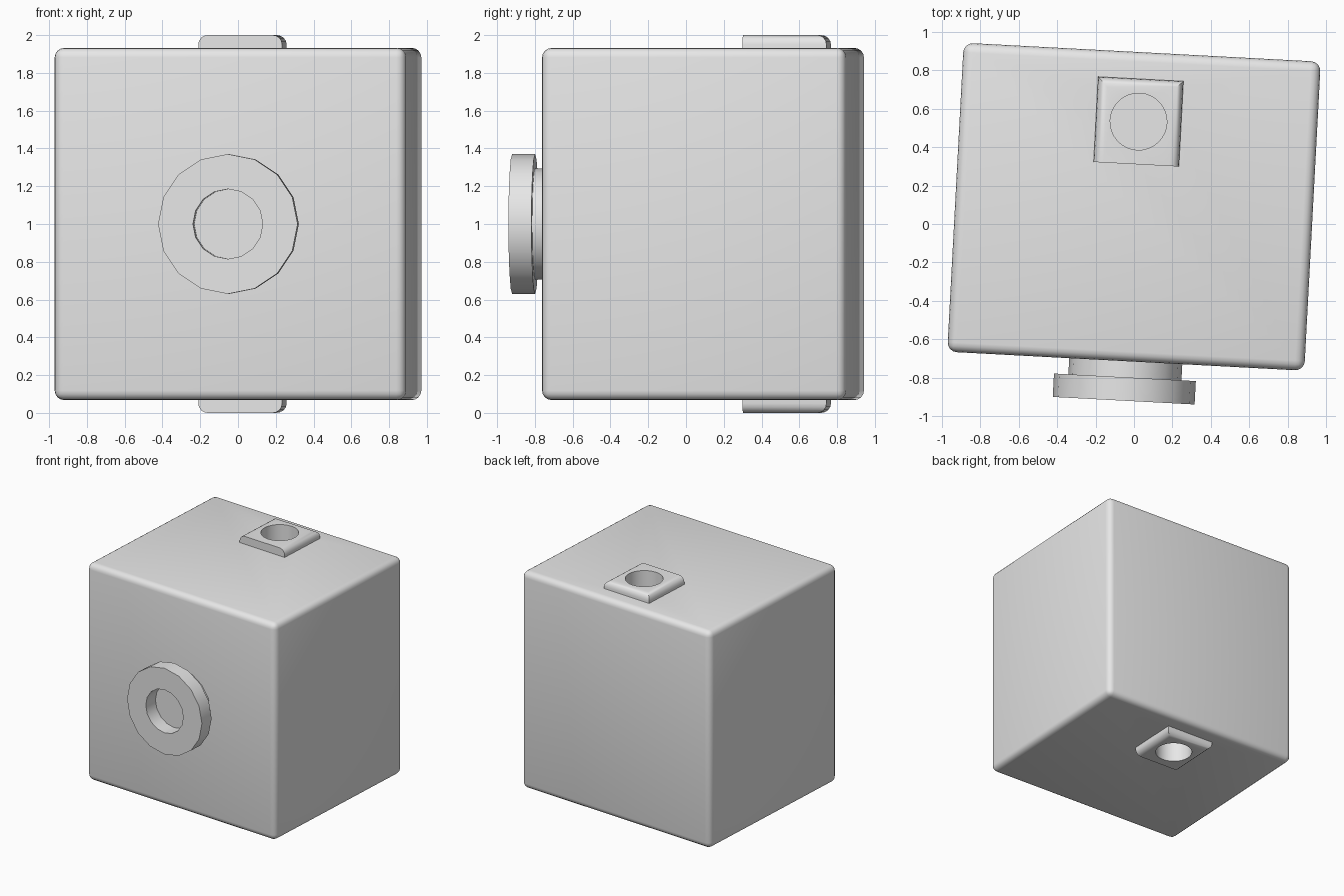
import bpy, bmesh, math
from mathutils import Matrix, Vector

if "Cube" in bpy.data.objects:
    bpy.data.objects.remove(bpy.data.objects["Cube"], do_unlink=True)

# The whole model is turned slightly about its vertical axis
PLACE = Matrix.Translation((0, 0.09, 1)) @ Matrix.Rotation(math.radians(-3.05), 4, 'Z')
PAD_Y = 0.444

grey = bpy.data.materials.new("light grey")
grey.use_nodes = True
colour = (0.8, 0.8, 0.8, 1)
grey.diffuse_color = colour
grey.node_tree.nodes["Principled BSDF"].inputs["Base Color"].default_value = colour


def finish(name, bm):
    bmesh.ops.recalc_face_normals(bm, faces=bm.faces)
    mesh = bpy.data.meshes.new(name)
    bm.to_mesh(mesh)
    bm.free()
    mesh.materials.append(grey)
    obj = bpy.data.objects.new(name, mesh)
    obj.matrix_world = PLACE
    bpy.context.collection.objects.link(obj)
    return obj


def box(size, centre):
    bm = bmesh.new()
    bmesh.ops.create_cube(bm, size=1, matrix=Matrix.Translation(centre) @ Matrix.Diagonal((*size, 1)))
    return bm


def activate(obj):
    bpy.ops.object.select_all(action='DESELECT')
    obj.select_set(True)
    bpy.context.view_layer.objects.active = obj


def cut(obj, cutter):
    mod = obj.modifiers.new("hole", 'BOOLEAN')
    mod.operation = 'DIFFERENCE'
    mod.solver = 'EXACT'
    mod.object = cutter
    activate(obj)
    bpy.ops.object.modifier_apply(modifier=mod.name)


# Main block with rounded edges
bm = box((1.863, 1.612, 1.864), (0, 0, 0))
bmesh.ops.bevel(bm, geom=bm.edges[:], offset=0.05, segments=4, profile=0.5, affect='EDGES')
body = finish("body", bm)
parts = [body]

# Socket pads above and below: outer edges rounded, except at the front
for name, side in (("top_pad", 1), ("bottom_pad", -1)):
    bm = box((0.445, 0.445, 0.12), (0, PAD_Y, side * 0.94))
    rounded = []
    for e in bm.edges:
        mid = (e.verts[0].co + e.verts[1].co) / 2
        if mid.z * side > 0.99 and mid.y > PAD_Y - 0.1:
            rounded.append(e)
    bmesh.ops.bevel(bm, geom=rounded, offset=0.05, segments=4, profile=0.5, affect='EDGES')
    pad = finish(name, bm)

    # Round blind hole through the pad into the block
    bm = bmesh.new()
    bmesh.ops.create_cone(bm, cap_ends=True, segments=32, radius1=0.148, radius2=0.148, depth=0.4,
                          matrix=Matrix.Translation((0, PAD_Y, side * 0.9)))
    cutter = finish("hole_cutter", bm)
    cutter.hide_render = True
    cut(pad, cutter)
    cut(body, cutter)
    bpy.data.objects.remove(cutter, do_unlink=True)
    parts.append(pad)

# Front knob: neck, disc and recess turned from one (radius, y) profile
profile = [(0, -0.89), (0.185, -0.89), (0.185, -1.012), (0.37, -1.012),
           (0.37, -0.89), (0.295, -0.89), (0.295, -0.79)]
bm = bmesh.new()
verts = [bm.verts.new((r, y, 0)) for r, y in profile]
edges = [bm.edges.new(pair) for pair in zip(verts, verts[1:])]
bmesh.ops.spin(bm, geom=verts + edges, cent=Vector(), axis=(0, 1, 0), angle=2 * math.pi, steps=16)
bmesh.ops.remove_doubles(bm, verts=bm.verts, dist=0.0001)
parts.append(finish("front_knob", bm))

for part in parts:
    activate(part)
    bpy.ops.object.shade_smooth_by_angle(angle=math.radians(30))
